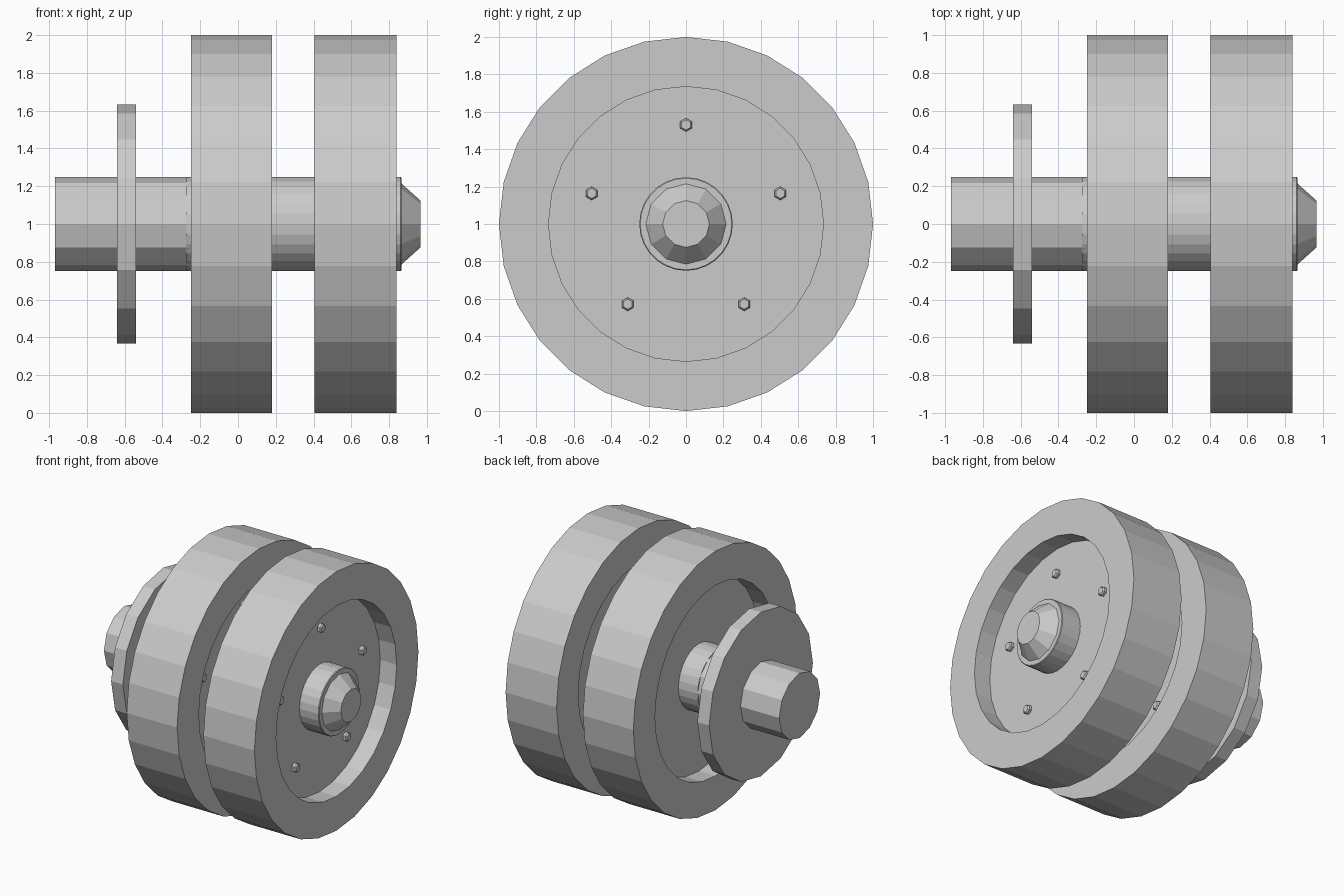
import bpy, bmesh
from math import sin, cos, pi

if "Cube" in bpy.data.objects:
    bpy.data.objects.remove(bpy.data.objects["Cube"])


def lathe(name, profile, sides, y=0.0, z=1.0):
    """Revolve (x, radius) points about an axis parallel to x; ends are capped."""
    bm = bmesh.new()
    rings = [[bm.verts.new((x, y + r * sin(2 * pi * i / sides),
                            z + r * cos(2 * pi * i / sides)))
              for i in range(sides)] for x, r in profile]
    for a, b in zip(rings, rings[1:]):
        for i in range(sides):
            j = (i + 1) % sides
            bm.faces.new((a[i], a[j], b[j], b[i]))
    bm.faces.new(rings[0])
    bm.faces.new(rings[-1])
    bmesh.ops.recalc_face_normals(bm, faces=bm.faces[:])
    mesh = bpy.data.meshes.new(name)
    bm.to_mesh(mesh)
    bm.free()
    obj = bpy.data.objects.new(name, mesh)
    bpy.context.collection.objects.link(obj)
    return obj


# Twin wheels, dished on both faces, with five hex bolts on the right web
R, RIM, DEPTH, BOLT_RING = 1.0, 0.735, 0.14, 0.53
for label, x0, x1 in (("inner", -0.25, 0.18), ("outer", 0.405, 0.84)):
    web_l, web_r = x0 + DEPTH, x1 - DEPTH
    lathe(label + "_wheel",
          [(web_l, RIM), (x0, RIM), (x0, R), (x1, R), (x1, RIM), (web_r, RIM)], 28)
    for k in range(5):
        a = 2 * pi * k / 5
        lathe(f"{label}_bolt_{k + 1}",
              [(web_r - 0.02, 0.036), (web_r + 0.02, 0.036), (web_r + 0.03, 0.027)], 6,
              BOLT_RING * sin(a), 1 + BOLT_RING * cos(a))

# Hub sleeve through both wheels
lathe("hub_sleeve", [(-0.275, 0.25), (0.86, 0.25), (0.865, 0.245)], 28)

# Axle stub on the left and its flange
lathe("axle", [(-0.97, 0.25), (-0.26, 0.25)], 12)
lathe("axle_flange", [(-0.64, 0.633), (-0.54, 0.633)], 16)

# Tapered cap on the right end
lathe("end_cap", [(0.8, 0.215), (0.865, 0.215), (0.965, 0.125)], 12)
